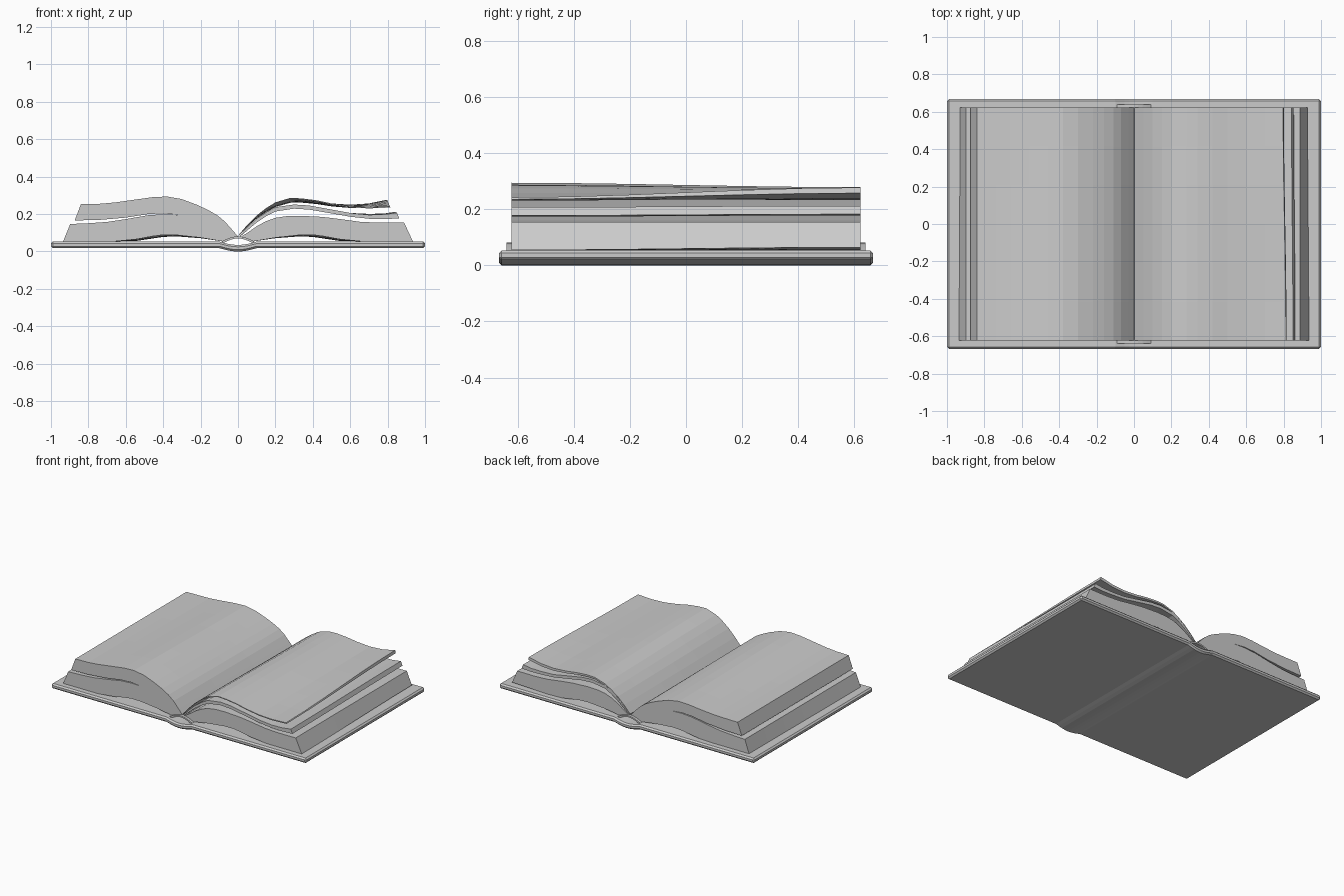
import bpy, bmesh, math

if "Cube" in bpy.data.objects:
    bpy.data.objects.remove(bpy.data.objects["Cube"])


def loft(name, front, back, y0, y1, steps=6):
    """Closed x-z outline blended from a front to a back shape along y."""
    bm = bmesh.new()
    rings = []
    for i in range(steps + 1):
        t = i / steps
        s = t * t * (3 - 2 * t)
        y = y0 + (y1 - y0) * t
        rings.append([bm.verts.new((a[0] + (b[0] - a[0]) * s, y, a[1] + (b[1] - a[1]) * s))
                      for a, b in zip(front, back)])
    n = len(front)
    for r0, r1 in zip(rings, rings[1:]):
        for k in range(n):
            m = (k + 1) % n
            bm.faces.new((r0[k], r0[m], r1[m], r1[k]))
    bm.faces.new(rings[0])
    bm.faces.new(rings[-1][::-1])
    bmesh.ops.recalc_face_normals(bm, faces=bm.faces)
    mesh = bpy.data.meshes.new(name)
    bm.to_mesh(mesh)
    bm.free()
    obj = bpy.data.objects.new(name, mesh)
    bpy.context.collection.objects.link(obj)
    return obj


def arch(half, base, rise, n=8):
    """Points of a shallow arch from left to right."""
    return [(-half + 2 * half * i / n, base + rise * math.sin(math.pi * i / n))
            for i in range(n + 1)]


# hard cover with a rounded spine that bulges downward
top = [(-1, .053)] + arch(.1, .053, -.018) + [(1, .053)]
bottom = [(-1, .018)] + arch(.1, .018, -.018) + [(1, .018)]
outline = top + bottom[::-1]
cover = loft("cover", outline, outline, -.667, .667, 1)
bevel = cover.modifiers.new("edge", 'BEVEL')
bevel.width = .01
bevel.segments = 1
bevel.limit_method = 'ANGLE'
bevel.angle_limit = math.radians(50)

# arched page binding and the two headbands at its ends
band = arch(.085, .053, .024) + arch(.075, .048, .022)[::-1]
loft("page_binding", band, band, -.62, .62, 1)
head = arch(.09, .053, .028) + arch(.078, .046, .024)[::-1]
for side, y in (("front", -.64), ("back", .618)):
    loft("headband_" + side, head, head, y, y + .022, 1)

# left page block with a stepped fore edge and a slit between two sections
left_top = [(0, .08), (-.03, .115), (-.07, .16), (-.11, .193), (-.16, .222), (-.22, .25),
            (-.3, .28), (-.38, .294), (-.46, .29), (-.56, .276), (-.66, .262),
            (-.74, .255), (-.84, .253)]
left_top_back = [(x, z - (.016 * math.sin(math.pi * min(1, -x / .75)) if x > -.75 else 0))
                 for x, z in left_top]
slit = [(-.873, .166), (-.74, .169), (-.6, .181), (-.48, .2), (-.4, .204), (-.32, .196),
        (-.4, .199), (-.48, .194), (-.6, .173), (-.7, .158), (-.8, .151), (-.897, .147)]
base = [(.935, .054), (.66, .054), (.54, .066), (.46, .081), (.4, .089), (.33, .088),
        (.2, .074), (.08, .054), (.04, .07)]
base_back = [(.93, .054), (.66, .054), (.54, .057), (.46, .069), (.4, .078), (.33, .081),
             (.2, .071), (.08, .054), (.04, .07)]
loft("left_pages", left_top + slit + [(-x, z) for x, z in base],
     left_top_back + slit + [(-x, z) for x, z in base_back], -.622, .622)

# right lower page block, its outer corner lifts slightly at the back
low_top = [(.015, .078), (.05, .1), (.1, .135), (.15, .162), (.2, .18), (.26, .189), (.33, .191),
           (.45, .185), (.55, .173), (.65, .159), (.75, .154), (.888, .155)]
loft("right_lower_pages", low_top + base, low_top + [(.928, .064)] + base_back[1:], -.622, .622)

# right middle section
mid_front = [(.008, .083), (.05, .13), (.1, .175), (.15, .21), (.2, .237), (.3, .251), (.38, .246),
             (.48, .228), (.6, .206), (.7, .196), (.78, .198), (.85, .207),
             (.862, .177), (.78, .173), (.7, .175), (.6, .186), (.48, .207), (.38, .224),
             (.3, .229), (.2, .214), (.15, .188), (.1, .155), (.05, .113), (.012, .08)]
mid_back = [(x - (.008 if x > .8 else 0), z + (.005 if x > .6 else 0)) for x, z in mid_front]
loft("right_middle_pages", mid_front, mid_back, -.622, .622)


# right top leaf, curling up toward the back corner
def leaf(points, thick):
    last = len(points) - 1
    under = [(x + .004 * (i == last), z - thick * i / last) for i, (x, z) in enumerate(points)]
    return points + [(x, z - .004) for x, z in under][::-1]


leaf_front = [(.002, .087), (.05, .143), (.1, .193), (.15, .232), (.2, .263), (.28, .287), (.34, .284),
              (.42, .274), (.5, .257), (.6, .242), (.7, .237), (.812, .242)]
leaf_back = [(.002, .087), (.05, .138), (.1, .184), (.15, .219), (.2, .248), (.28, .272), (.34, .274),
             (.42, .268), (.5, .257), (.6, .25), (.7, .257), (.797, .277)]
loft("right_top_leaf", leaf(leaf_front, .003), leaf(leaf_back, .016), -.622, .622)
